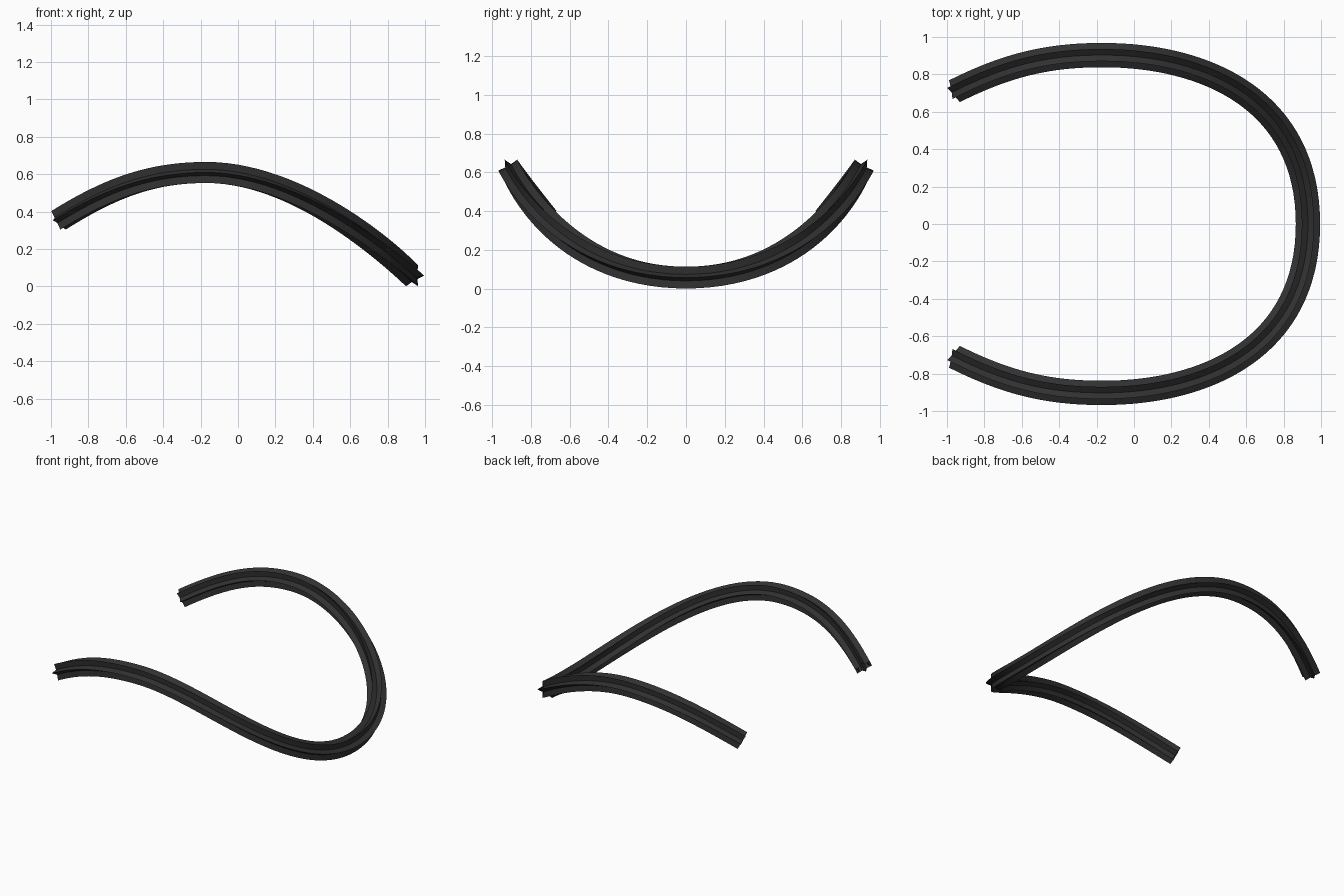
import bpy, bmesh, math
from mathutils import Vector
from mathutils.geometry import interpolate_bezier

if "Cube" in bpy.data.objects:
    bpy.data.objects.remove(bpy.data.objects["Cube"])

R_TIP, R_NOTCH, POINTS = 0.065, 0.034, 6

# Half of the path: low middle -> high side crest -> free end
quarter = interpolate_bezier(Vector((0.93, 0, 0.057)), Vector((0.93, 0.66, 0.057)),
                             Vector((0.39, 0.903, 0.609)), Vector((-0.17, 0.903, 0.609)), 33)
tail = interpolate_bezier(Vector((-0.17, 0.903, 0.609)), Vector((-0.47, 0.903, 0.609)),
                          Vector((-0.69, 0.845, 0.522)), Vector((-0.96, 0.71, 0.353)), 21)
half = quarter + tail[1:]
path = [Vector((p.x, -p.y, p.z)) for p in reversed(half[1:])] + half

# Six-pointed star profile
star = []
for i in range(POINTS * 2):
    a = math.pi * i / POINTS
    r = R_NOTCH if i % 2 else R_TIP
    star.append((r * math.cos(a), r * math.sin(a)))

# Sweep the star along the path, keeping it level
bm = bmesh.new()
rings = []
for i, p in enumerate(path):
    t = (path[min(i + 1, len(path) - 1)] - path[max(i - 1, 0)]).normalized()
    side = t.cross(Vector((0, 0, 1))).normalized()
    up = side.cross(t)
    rings.append([bm.verts.new(p + side * u + up * v) for u, v in star])
n = len(star)
for a, b in zip(rings, rings[1:]):
    for j in range(n):
        k = (j + 1) % n
        bm.faces.new((a[j], a[k], b[k], b[j]))
bmesh.ops.recalc_face_normals(bm, faces=bm.faces[:])

mesh = bpy.data.meshes.new("star_strip")
bm.to_mesh(mesh)
bm.free()
strip = bpy.data.objects.new("star_strip", mesh)
bpy.context.collection.objects.link(strip)

# Dark rubber colour
mat = bpy.data.materials.new("dark_rubber")
mat.diffuse_color = (0.03, 0.03, 0.03, 1)
mat.use_nodes = True
mat.node_tree.nodes["Principled BSDF"].inputs["Base Color"].default_value = mat.diffuse_color
mesh.materials.append(mat)

# Smooth along the length, sharp at the ridges
bpy.context.view_layer.objects.active = strip
strip.select_set(True)
bpy.ops.object.shade_smooth_by_angle(angle=math.radians(30))
